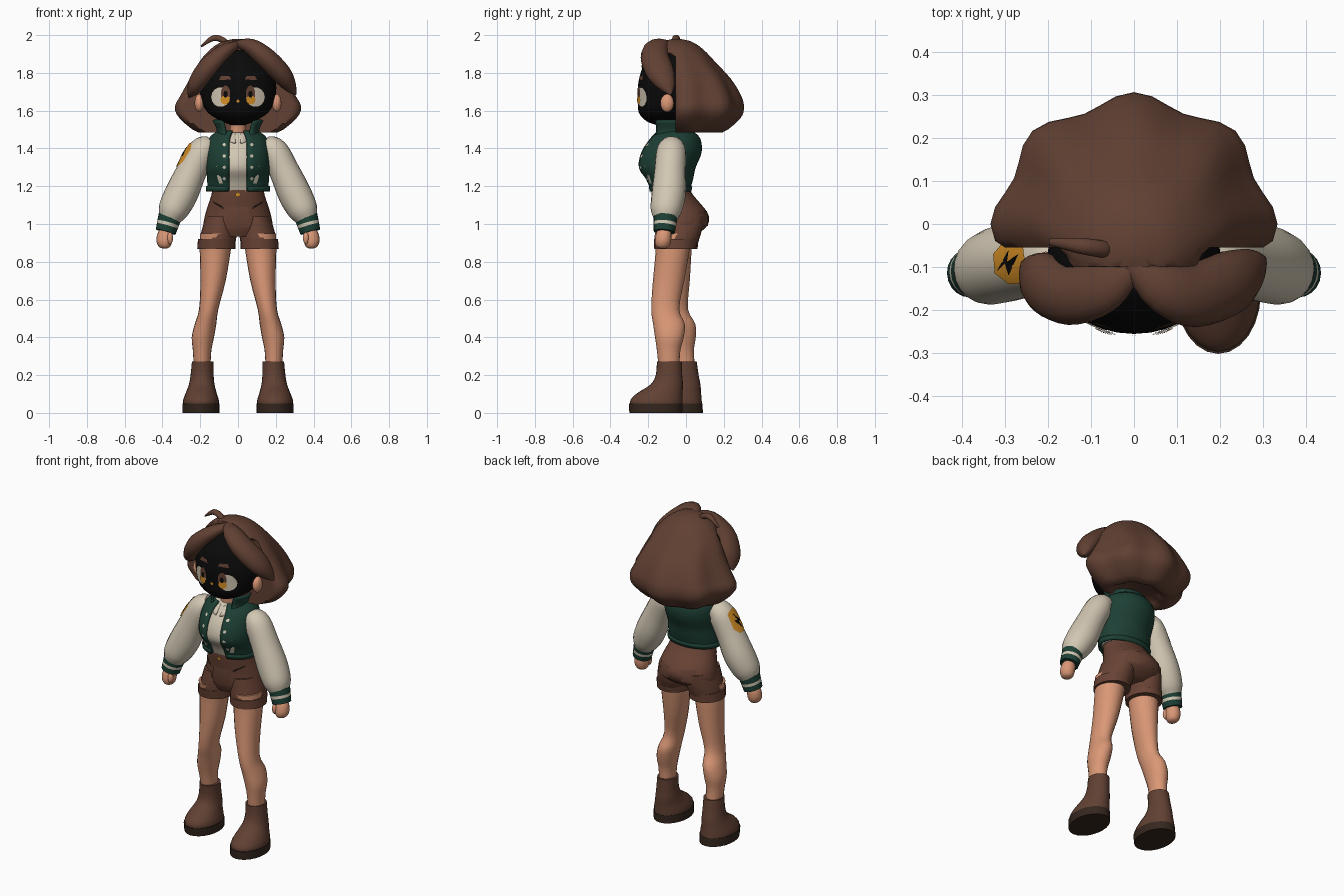
import bpy, bmesh
from math import sin, cos, pi, radians
from mathutils import Vector
from mathutils.bvhtree import BVHTree

cube = bpy.data.objects.get("Cube")
if cube:
    bpy.data.objects.remove(cube, do_unlink=True)


def material(name, r, g, b):
    m = bpy.data.materials.new(name)
    m.use_nodes = True
    m.diffuse_color = (r, g, b, 1)
    bsdf = m.node_tree.nodes["Principled BSDF"]
    bsdf.inputs["Base Color"].default_value = (r, g, b, 1)
    bsdf.inputs["Roughness"].default_value = 0.8
    return m


brown = material("chestnut_brown", .12, .052, .033)
short_brown = material("shorts_brown", .14, .056, .035)
skin = material("warm_skin", .7, .31, .18)
cream = material("cream_cloth", .64, .57, .45)
green = material("dark_green_cloth", .012, .05, .035)
amber = material("amber", .68, .28, .02)
black = material("face_black", .003, .003, .003)
dark = material("sole_dark_brown", .035, .02, .013)


def finish(name, bm, mat, angle=45):
    mesh = bpy.data.meshes.new(name)
    bm.to_mesh(mesh)
    bm.free()
    mesh.materials.append(mat)
    for p in mesh.polygons:
        p.use_smooth = True
    mesh.set_sharp_from_angle(angle=radians(angle))
    ob = bpy.data.objects.new(name, mesh)
    bpy.context.collection.objects.link(ob)
    return ob


def smooth_rings(rings, steps):
    """Catmull-Rom interpolation of (x, y, z, radius_a, radius_b) rings."""
    out = []
    last = len(rings) - 1
    for i in range(last):
        a, b, c, d = (rings[max(0, min(last, i + k))] for k in (-1, 0, 1, 2))
        for s in range(steps):
            t = s / steps
            out.append([q + t / 2 * (r - p + t * (2 * p - 5 * q + 4 * r - w + t * (3 * (q - r) + w - p)))
                        for p, q, r, w in zip(a, b, c, d)])
    return out + [list(rings[-1])]


def loft(name, rings, mat, n=20, steps=3, flat=True, gap=0, shape=None):
    """Skin of elliptical rings; level when flat, else square to the path. gap opens the front."""
    rings = smooth_rings(rings, steps)
    mid = [Vector(r[:3]) for r in rings]
    bm = bmesh.new()
    loops = []
    for i, r in enumerate(rings):
        u, v = Vector((1, 0, 0)), Vector((0, 1, 0))
        if not flat:
            t = (mid[min(i + 1, len(mid) - 1)] - mid[max(i - 1, 0)]).normalized()
            u = t.cross(v).normalized()
            v = u.cross(t)
        loop = []
        for k in range(n + (1 if gap else 0)):
            a = -pi / 2 + gap + k / n * (2 * pi - 2 * gap)
            co = mid[i] + u * cos(a) * max(r[3], .002) + v * sin(a) * max(r[4], .002)
            loop.append(bm.verts.new(shape(co, mid[i], a) if shape else co))
        loops.append(loop)
    for lo, hi in zip(loops, loops[1:]):
        for k in range(n):
            j = (k + 1) % len(lo)
            bm.faces.new((lo[k], lo[j], hi[j], hi[k]))
    if not gap:
        bm.faces.new(loops[0])
        bm.faces.new(loops[-1])
    bmesh.ops.recalc_face_normals(bm, faces=bm.faces)
    ob = finish(name, bm, mat)
    if gap:
        mod = ob.modifiers.new("thickness", "SOLIDIFY")
        mod.thickness, mod.offset = .012, 0
    return ob


def oval(cx, cy, rx, ry, n=14):
    return [(cx + rx * cos(2 * pi * k / n), cy + ry * sin(2 * pi * k / n)) for k in range(n)]


def plate(name, points, target, mat, lift=.004, ray=(0, 1, 0)):
    """Thin plate draped on a part; points are (x, z), or (y, z) for a sideways ray."""
    me, ray = target.data, Vector(ray)
    tree = BVHTree.FromPolygons([v.co for v in me.vertices], [p.vertices[:] for p in me.polygons])
    centre = [sum(c) / len(points) for c in zip(*points)]
    bm = bmesh.new()
    verts = []
    for p, z in points + [centre]:
        start = Vector((0, p, z) if ray.x else (p, 0, z)) - ray
        hit = tree.ray_cast(start, ray)[0]
        if hit is None:
            bm.free()
            return
        verts.append(bm.verts.new(hit - ray * lift))
    for k in range(len(points)):
        f = bm.faces.new((verts[k], verts[(k + 1) % len(points)], verts[-1]))
        f.normal_update()
        if f.normal.dot(ray) > 0:
            f.normal_flip()
    finish(name, bm, mat)


def ball(name, centre, scale, mat):
    bm = bmesh.new()
    bmesh.ops.create_uvsphere(bm, u_segments=16, v_segments=10, radius=1)
    bmesh.ops.scale(bm, vec=scale, verts=bm.verts)
    bmesh.ops.translate(bm, vec=centre, verts=bm.verts)
    return finish(name, bm, mat)


# Head and neck
head = loft("head", [(0, -.13, 1.525, .04, .03), (0, -.125, 1.545, .09, .085), (0, -.11, 1.59, .16, .14),
                     (0, -.09, 1.66, .195, .165), (0, -.085, 1.75, .2, .167), (0, -.08, 1.85, .16, .14),
                     (0, -.08, 1.92, .07, .07)], black, n=32)
loft("neck", [(0, -.08, 1.42, .055, .055), (0, -.09, 1.5, .043, .045), (0, -.1, 1.56, .045, .045)], skin)


# Hair: lobed bell behind the face, two swept bangs and a loose strand
def hair_shape(co, mid, a):
    lobe = 1 + .05 * cos(8 * (a - pi / 2)) * min(1, max(0, (1.95 - mid.z) * 4))
    co = Vector((co.x * lobe, mid.y + (co.y - mid.y) * lobe, co.z))
    co.y = max(co.y, -.055 if mid.z < 1.9 else -.1)
    return co


loft("hair_back", [(0, .02, 1.515, .12, .1), (0, .02, 1.485, .2, .165), (0, 0, 1.56, .295, .275),
                   (0, 0, 1.62, .318, .292), (0, 0, 1.68, .29, .278), (0, 0, 1.77, .245, .228),
                   (0, -.02, 1.86, .2, .17), (0, -.04, 1.925, .145, .13), (0, -.05, 1.965, .085, .08),
                   (0, -.05, 1.98, .02, .02)], brown, n=48, shape=hair_shape)
loft("left_bang", [(-.01, -.09, 1.955, .015, .02), (.065, -.145, 1.94, .042, .06), (.14, -.165, 1.885, .056, .075),
                   (.225, -.135, 1.8, .055, .075), (.275, -.1, 1.73, .035, .045), (.305, -.08, 1.685, .004, .005)],
     brown, n=14, steps=4, flat=False)
loft("right_bang", [(.01, -.09, 1.955, .015, .02), (-.065, -.145, 1.915, .04, .06), (-.15, -.165, 1.835, .056, .07),
                    (-.21, -.135, 1.755, .05, .07), (-.24, -.11, 1.705, .03, .045), (-.26, -.09, 1.67, .004, .005)],
     brown, n=14, steps=4, flat=False)
loft("loose_strand", [(-.045, -.06, 1.93, .014, .018), (-.075, -.058, 1.97, .016, .02),
                      (-.13, -.05, 1.984, .016, .018), (-.195, -.042, 1.94, .005, .008)],
     brown, n=10, steps=4, flat=False)

# Face details
for s, side in ((1, "left"), (-1, "right")):
    ball(side + "_ear", (s * .205, -.1, 1.64), (.025, .036, .048), skin)
    plate(side + "_eye_white", oval(s * .092, 1.672, .05, .052), head, cream)
    plate(side + "_iris", oval(s * .066, 1.69, .025, .043), head, brown, .006)
    plate(side + "_iris_glow", oval(s * .068, 1.657, .025, .024), head, amber, .008)
    plate(side + "_pupil", oval(s * .066, 1.687, .012, .018), head, black, .009)
    plate(side + "_brow", [(s * .035, 1.765), (s * .1, 1.762), (s * .09, 1.785), (s * .045, 1.782)], head, brown)
plate("nose", oval(0, 1.65, .009, .008), head, amber)

# Shirt, open jacket and collars
torso = [(0, -.085, 1.18, .155, .1), (0, -.09, 1.24, .158, .122), (0, -.103, 1.3, .163, .148),
         (0, -.08, 1.38, .165, .157), (0, -.06, 1.45, .15, .13), (0, -.06, 1.49, .1, .09)]
loft("shirt", [(x, y, z - .005, a * .94, b * .95) for x, y, z, a, b in torso], cream, n=28)
jacket = loft("jacket", torso, green, n=32, gap=radians(17))
loft("jacket_hem", [(0, -.085, 1.172, .163, .107), (0, -.085, 1.2, .163, .113)], green, n=28, steps=1,
     gap=radians(19))
loft("jacket_collar", [(0, -.07, 1.43, .12, .125), (0, -.075, 1.49, .105, .1), (0, -.08, 1.55, .13, .1)],
     green, n=24, gap=radians(38))
loft("shirt_collar", [(0, -.095, 1.43, .068, .11), (0, -.09, 1.475, .052, .06)], cream, n=20, gap=radians(12))
for s, side in ((1, "left"), (-1, "right")):
    plate(side + "_jacket_pocket", [(s * .08, 1.215), (s * .1, 1.215), (s * .125, 1.3), (s * .108, 1.31)],
          jacket, cream, .009)
    for z in (1.24, 1.3, 1.36, 1.42):
        plate(side + "_snap", oval(s * .073, z, .009, .009, 8), jacket, cream, .009)

# Shorts
hips = loft("shorts", [(0, -.085, 1.195, .135, .098), (0, -.07, 1.15, .142, .11), (0, -.035, 1.08, .165, .135),
                       (0, -.022, 1.03, .178, .145), (0, -.028, .98, .18, .132), (0, -.05, .935, .13, .09)],
            short_brown, n=28)
plate("fly_panel", [(-.065, .985), (.065, .985), (.055, 1.09), (-.055, 1.09)], hips, short_brown, .007)
plate("shorts_button", oval(0, 1.155, .013, .013, 8), hips, amber, .008)

leg = [(.115, -.07, .95, .085, .095), (.12, -.07, .87, .083, .09), (.132, -.092, .7, .067, .083),
       (.155, -.11, .55, .051, .074), (.172, -.09, .47, .057, .084), (.186, -.088, .4, .059, .076),
       (.19, -.092, .33, .049, .062), (.19, -.09, .24, .044, .055)]
boot = [(.187, -.088, .272, .057, .066), (.19, -.09, .2, .061, .07), (.192, -.102, .15, .068, .086),
        (.195, -.138, .105, .082, .12), (.196, -.156, .07, .094, .137), (.196, -.158, .04, .096, .138)]
sole = [(.196, -.16, .05, .099, .142), (.196, -.16, 0, .099, .14)]
short_leg = [(.095, -.03, 1.04, .075, .125), (.1, -.04, .96, .094, .122), (.11, -.055, .9, .096, .113)]
hem = [(.112, -.054, .92, .1, .116), (.114, -.058, .868, .102, .11)]
arm = [(.145, -.07, 1.41, .055, .06), (.19, -.078, 1.385, .075, .078), (.245, -.085, 1.28, .08, .083),
       (.3, -.092, 1.16, .088, .09), (.343, -.105, 1.075, .08, .083), (.363, -.11, 1.03, .06, .064)]
hand = [(.378, -.115, .98, .028, .03), (.386, -.118, .95, .04, .04), (.39, -.122, .91, .042, .043),
        (.389, -.124, .88, .03, .033), (.388, -.124, .87, .01, .012)]


def side_of(rings, s):
    """Mirror limb rings to one side; the right leg stands a step behind."""
    return [(s * x, y + (.11 * (1 - z / .95) if s < 0 and z < .95 and x < .25 else 0), z, a, b)
            for x, y, z, a, b in rings]


arms = {}
for s, side in ((1, "left"), (-1, "right")):
    # Legs, boots and short legs
    loft(side + "_leg", side_of(leg, s), skin)
    loft(side + "_boot", side_of(boot, s), brown, n=24)
    loft(side + "_sole", side_of(sole, s), dark, n=24, steps=1)
    loft(side + "_short_leg", side_of(short_leg, s), short_brown)
    loft(side + "_short_hem", side_of(hem, s), short_brown, steps=1)
    plate(side + "_front_pocket", [(s * .075, 1.08), (s * .135, 1.115), (s * .135, 1.122), (s * .075, 1.088)],
          hips, dark, .006)
    plate(side + "_back_pocket", [(s * .045, .99), (s * .12, .99), (s * .125, 1.07), (s * .04, 1.07)],
          hips, short_brown, .009, (0, -1, 0))
    # Sleeves, striped cuffs and hands
    arms[side] = loft(side + "_sleeve", side_of(arm, s), cream, steps=4, flat=False)
    top, low = Vector((s * .36, -.108, 1.04)), Vector((s * .383, -.115, .958))
    for part, t0, t1, mat in (("upper_cuff", 0, .42, green), ("cuff_stripe", .42, .62, cream),
                              ("lower_cuff", .62, 1, green)):
        loft(side + "_" + part, [(*top.lerp(low, t), .062 - .008 * t, .064 - .008 * t) for t in (t0, t1)],
             mat, steps=1, flat=False)
    loft(side + "_hand", side_of(hand, s), skin, n=16)
    ball(side + "_thumb", (s * .36, -.15, .925), (.016, .018, .033), skin)

# Shoulder patch with a bolt
plate("shoulder_patch", [(-.04, 1.33), (-.04, 1.41), (-.07, 1.43), (-.12, 1.425), (-.14, 1.395), (-.14, 1.33),
                         (-.115, 1.305), (-.07, 1.305)], arms["right"], amber, .008, (1, 0, 0))
plate("patch_bolt", [(-.07, 1.415), (-.12, 1.36), (-.092, 1.362), (-.11, 1.32), (-.06, 1.375), (-.088, 1.373)],
      arms["right"], black, .0095, (1, 0, 0))
